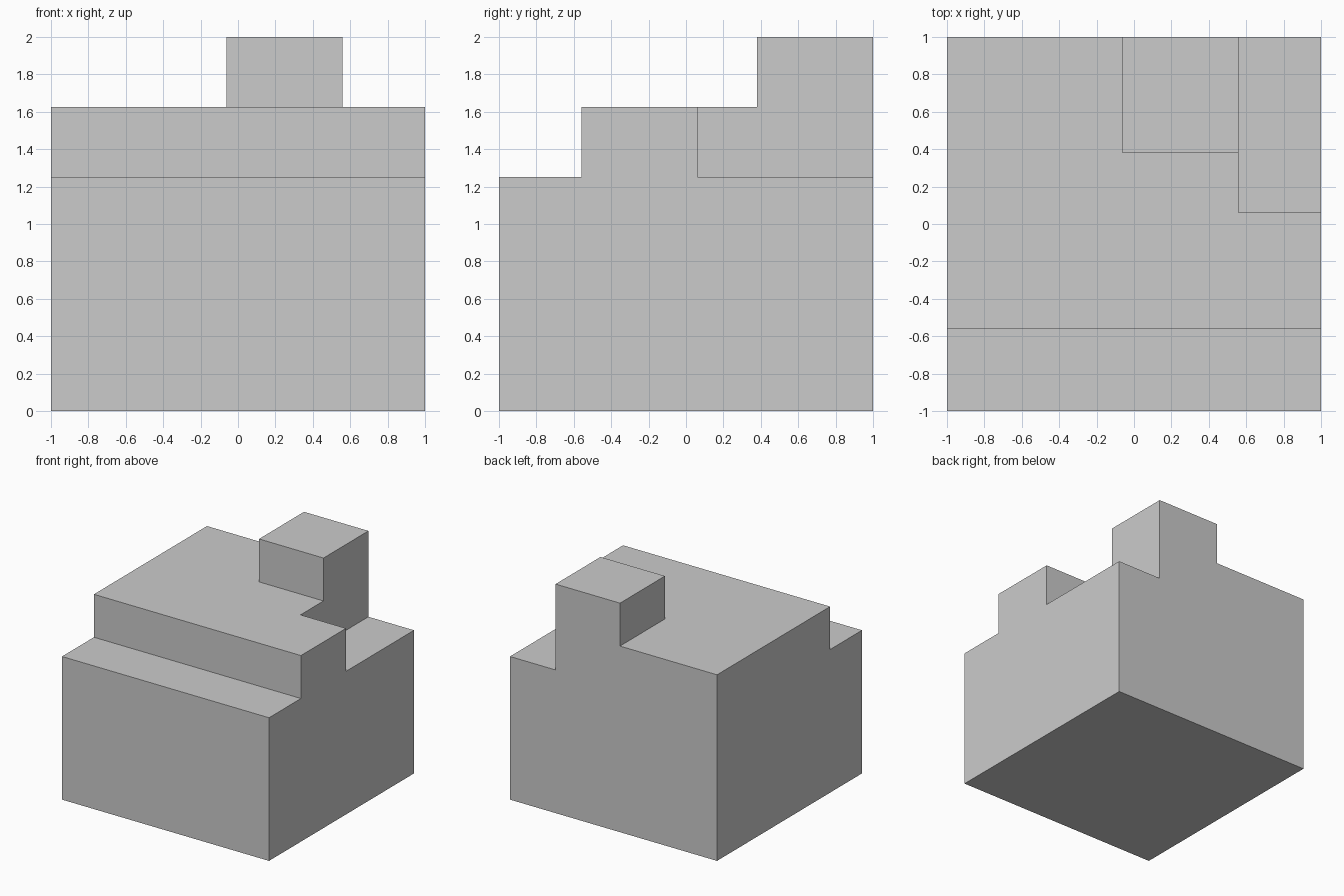
import bpy
import bmesh

if "Cube" in bpy.data.objects:
    bpy.data.objects.remove(bpy.data.objects["Cube"])


def prism(name, outline, z0, z1):
    """Extrude a counter-clockwise XY outline from z0 to z1."""
    bm = bmesh.new()
    face = bm.faces.new([bm.verts.new((x, y, z0)) for x, y in outline])
    top = bmesh.ops.extrude_face_region(bm, geom=[face])["geom"]
    verts = [v for v in top if isinstance(v, bmesh.types.BMVert)]
    bmesh.ops.translate(bm, vec=(0, 0, z1 - z0), verts=verts)
    bmesh.ops.recalc_face_normals(bm, faces=bm.faces[:])
    mesh = bpy.data.meshes.new(name)
    bm.to_mesh(mesh)
    bm.free()
    obj = bpy.data.objects.new(name, mesh)
    bpy.context.collection.objects.link(obj)
    return obj


def rect(x0, x1, y0, y1):
    return [(x0, y0), (x1, y0), (x1, y1), (x0, y1)]


LOW, MID, TOP, OUT = 1.25, 1.625, 2.0, 1.5

# Full solid block
block = prism("stepped_block", rect(-1, 1, -1, 1), 0, TOP)

# Cutters: front ledge, back right corner, and the deck around the tower
cutters = [
    prism("front_ledge_cutter", rect(-OUT, OUT, -OUT, -0.56), LOW, TOP + 0.5),
    prism("corner_notch_cutter", rect(0.56, OUT, 0.0625, OUT), LOW, TOP + 0.4),
    prism("deck_cutter",
          [(-1.4, -1.4), (1.4, -1.4), (1.4, 0.38), (-0.0625, 0.38),
           (-0.0625, 1.4), (-1.4, 1.4)], MID, TOP + 0.3),
]
for cutter in cutters:
    cutter.hide_render = True
    cutter.hide_set(True)
    mod = block.modifiers.new(cutter.name, 'BOOLEAN')
    mod.operation = 'DIFFERENCE'
    mod.solver = 'EXACT'
    mod.object = cutter
